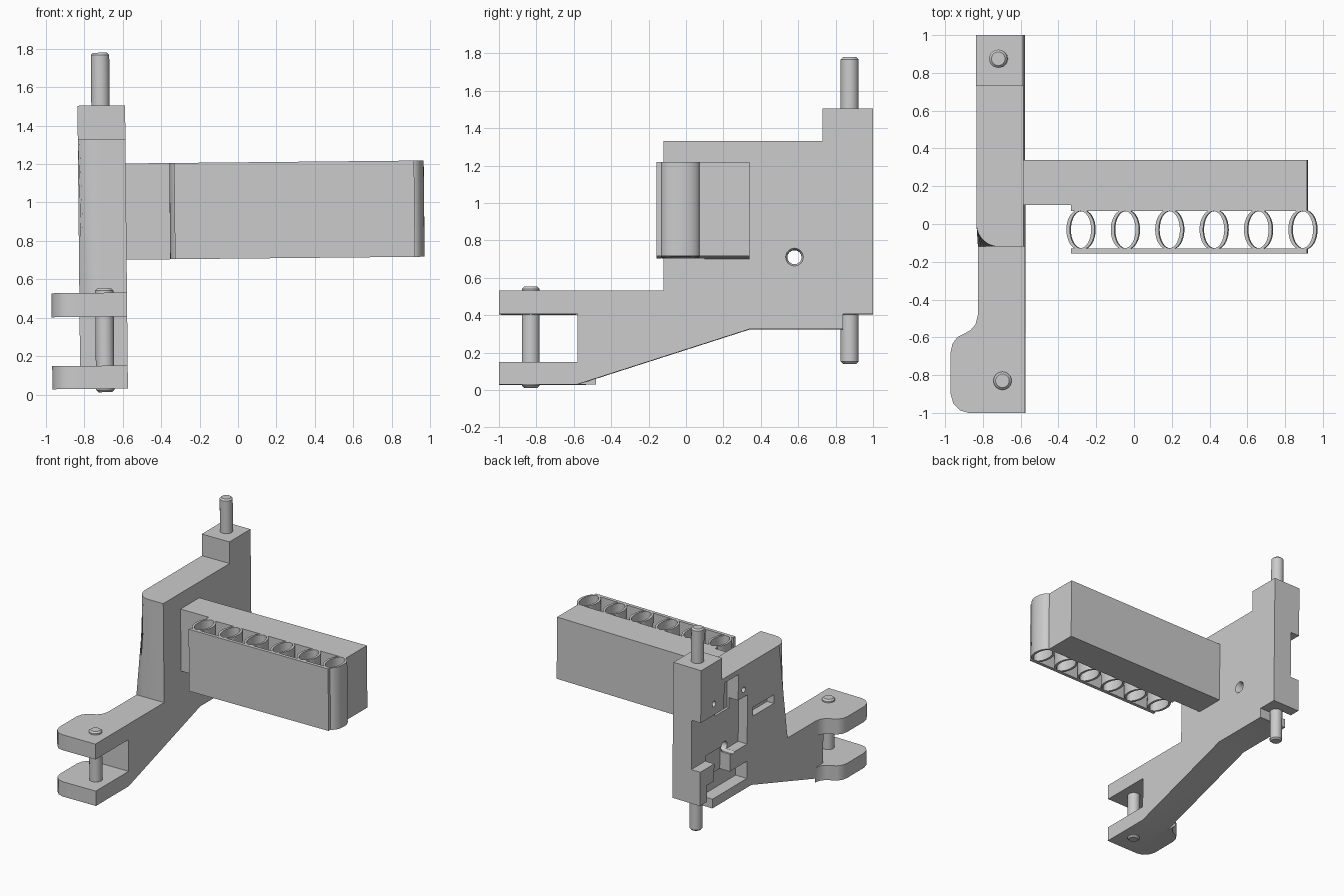
import bpy, bmesh
from math import sin, cos, pi
from mathutils import Matrix

if "Cube" in bpy.data.objects:
    bpy.data.objects.remove(bpy.data.objects["Cube"])

grey = bpy.data.materials.new("plain_grey")
grey.use_nodes = True
COLOUR = (0.6, 0.6, 0.6, 1)
grey.diffuse_color = COLOUR
grey.node_tree.nodes["Principled BSDF"].inputs["Base Color"].default_value = COLOUR
parts = []


def finish(name, bm):
    bmesh.ops.recalc_face_normals(bm, faces=bm.faces[:])
    mesh = bpy.data.meshes.new(name)
    bm.to_mesh(mesh)
    bm.free()
    ob = bpy.data.objects.new(name, mesh)
    bpy.context.collection.objects.link(ob)
    mesh.materials.append(grey)
    parts.append(ob)
    return ob


def prism(name, outline, axis, lo, hi, bevel_at=None):
    """Extrude a yz outline along x, or an xy outline along z."""
    bm = bmesh.new()
    place = (lambda p, h: (h, *p)) if axis == "x" else (lambda p, h: (*p, h))
    face = bm.faces.new([bm.verts.new(place(p, lo)) for p in outline])
    new = bmesh.ops.extrude_face_region(bm, geom=[face])["geom"]
    shift = (hi - lo, 0, 0) if axis == "x" else (0, 0, hi - lo)
    bmesh.ops.translate(bm, vec=shift, verts=[v for v in new if isinstance(v, bmesh.types.BMVert)])
    bmesh.ops.recalc_face_normals(bm, faces=bm.faces[:])
    if bevel_at:
        edges = [e for e in bm.edges
                 if all(abs(v.co.x - lo) < 1e-4 and abs(v.co.y - bevel_at) < 1e-4 for v in e.verts)]
        bmesh.ops.bevel(bm, geom=edges, offset=0.12, segments=8, profile=0.5, affect="EDGES")
    return finish(name, bm)


def box(name, x, y, z):
    return prism(name, [(x[0], y[0]), (x[1], y[0]), (x[1], y[1]), (x[0], y[1])], "z", *z)


def rod(name, x, y, z0, z1, r=0.048, chamfer=0.012):
    """Upright round pin with chamfered ends."""
    bm = bmesh.new()
    bmesh.ops.create_cone(bm, cap_ends=True, segments=32, radius1=r, radius2=r, depth=z1 - z0,
                          matrix=Matrix.Translation((x, y, (z0 + z1) / 2)))
    rims = [e for e in bm.edges if abs(e.verts[0].co.z - e.verts[1].co.z) < 1e-4]
    bmesh.ops.bevel(bm, geom=rims, offset=chamfer, segments=1, affect="EDGES")
    return finish(name, bm)


def drill(y, z, r, x0, x1, r_end=None):
    bm = bmesh.new()
    bmesh.ops.create_cone(bm, cap_ends=True, segments=24, radius1=r, radius2=r_end or r, depth=x1 - x0,
                          matrix=Matrix.Translation(((x0 + x1) / 2, y, z)) @ Matrix.Rotation(pi / 2, 4, "Y"))
    return finish("drill", bm)


def combine(target, tool, operation):
    mod = target.modifiers.new("combine", "BOOLEAN")
    mod.operation, mod.object, mod.solver = operation, tool, "EXACT"
    bpy.context.view_layer.objects.active = target
    bpy.ops.object.modifier_apply(modifier=mod.name)
    parts.remove(tool)
    bpy.data.objects.remove(tool)


# Bracket: side plate with raised back column and forked front arm
LEFT, RIGHT = -0.83, -0.582
side = [(-1, 0.03), (-0.58, 0.03), (0.34, 0.325), (0.84, 0.325), (0.84, 0.405), (1, 0.405),
        (1, 1.505), (0.73, 1.505), (0.73, 1.33), (-0.12, 1.33), (-0.12, 0.53), (-1, 0.53),
        (-1, 0.405), (-0.58, 0.405), (-0.58, 0.15), (-1, 0.15)]
bracket = prism("bracket", side, "x", LEFT, RIGHT, bevel_at=-0.12)

# Rounded ears widening the two fork prongs
ear = [(LEFT, -1), (-0.88, -1), (-0.925, -0.987), (-0.96, -0.95), (-0.975, -0.9), (-0.975, -0.68),
       (-0.965, -0.635), (-0.94, -0.6), (-0.87, -0.563), (-0.842, -0.53), (LEFT, -0.48)]
for z in ((0.03, 0.15), (0.405, 0.53)):
    combine(bracket, prism("ear", ear, "z", *z), "UNION")

# Recesses on the outer side: depth, y range, z range
for depth, y, z in [(0.08, (0.4, 1.1), (0.68, 1.08)),
                    (0.10, (0.52, 0.7), (1.0, 1.29)),
                    (0.10, (0.4, 0.91), (0.4, 0.54)),
                    (0.09, (0.62, 0.82), (0.5, 0.72)),
                    (0.06, (0.06, 0.33), (0.88, 0.95))]:
    combine(bracket, box("recess", (LEFT - 0.1, LEFT + depth), y, z), "DIFFERENCE")

# Through hole with a flared mouth, and two small blind holes
for hole in [(0.58, 0.71, 0.038, -0.95, -0.4), (0.58, 0.71, 0.03, -0.61, -0.57, 0.055),
             (0.45, 1.14, 0.022, -0.9, -0.76), (0.83, 1.17, 0.022, -0.9, -0.76)]:
    combine(bracket, drill(*hole), "DIFFERENCE")

# Pins
rod("fork_pin", -0.7, -0.83, 0.012, 0.553)
rod("upper_post", -0.71, 0.875, 1.45, 1.78)
rod("lower_post", -0.71, 0.875, 0.14, 0.5)

# Cross block reaching to the side
LOW, HIGH = 0.701, 1.202
prism("cross_block", [(-0.6, 0.1), (-0.33, 0.1), (-0.33, 0.07), (0.92, 0.07), (0.92, 0.34), (-0.6, 0.34)],
      "z", LOW, HIGH)
box("front_strip", (-0.33, 0.92), (-0.157, -0.13), (LOW, HIGH))

# Row of open sleeves, each made of two bowed walls
for i in range(6):
    cx = -0.28 + i * 0.235
    for s in (-1, 1):
        angles = [-pi / 2 + pi * k / 16 for k in range(17)]
        outer = [(cx + s * (0.012 + 0.063 * cos(a)), -0.03 + 0.104 * sin(a)) for a in angles]
        inner = [(cx + s * 0.056 * cos(a), -0.03 + 0.098 * sin(a)) for a in reversed(angles)]
        prism("sleeve_wall", outer + inner, "z", LOW, HIGH)

# The whole assembly leans very slightly sideways
lean = Matrix(((1, 0, -0.01, 0.009), (0, 1, 0, 0), (0.01, 0, 1, 0.007), (0, 0, 0, 1)))
for ob in parts:
    ob.data.transform(lean)
    bpy.ops.object.select_all(action="DESELECT")
    ob.select_set(True)
    bpy.context.view_layer.objects.active = ob
    bpy.ops.object.shade_smooth_by_angle(angle=0.6)
